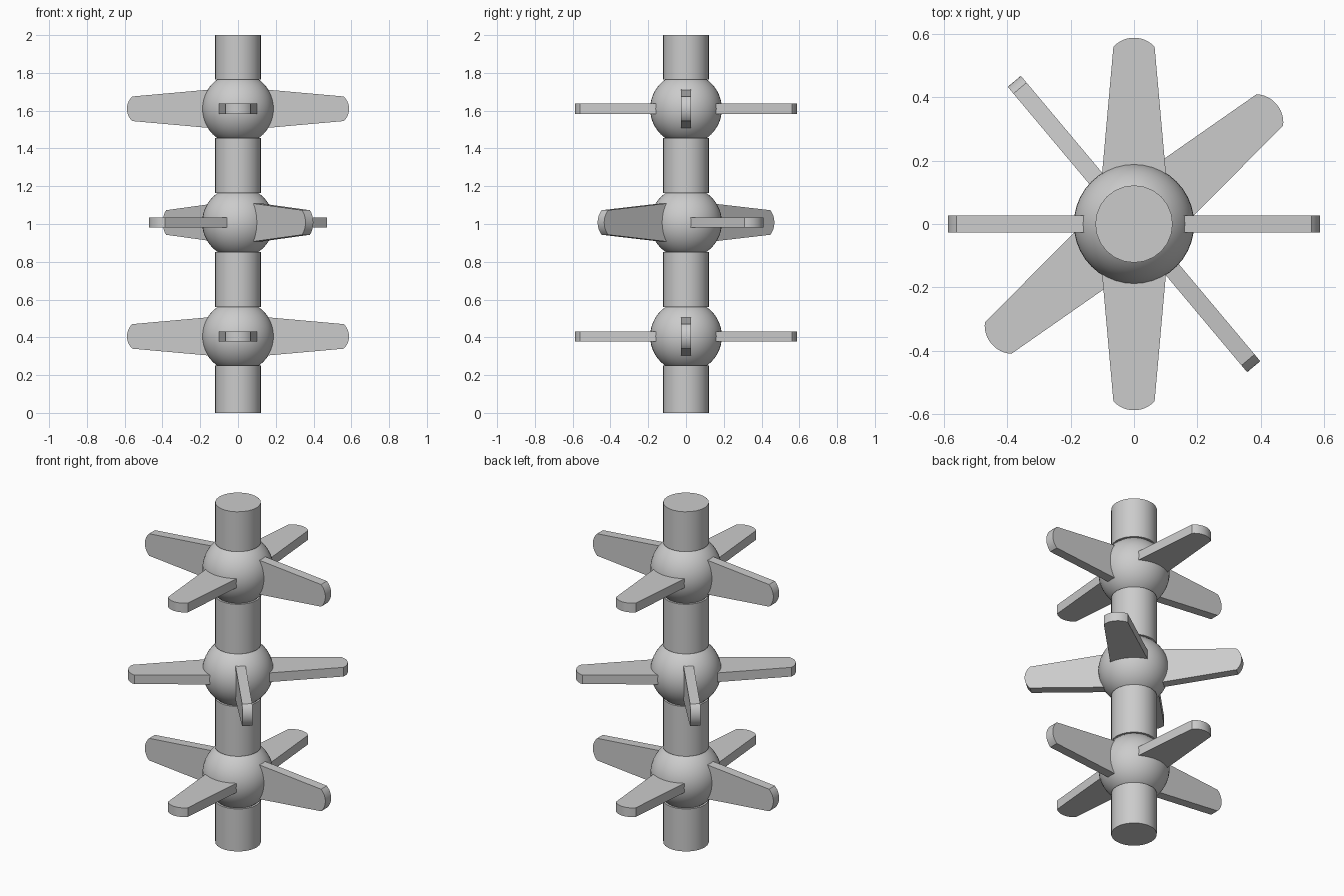
import bpy, bmesh
from math import radians, sin, cos, asin, pi
from mathutils import Matrix

cube = bpy.data.objects.get("Cube")
if cube:
    bpy.data.objects.remove(cube)

grey = bpy.data.materials.new("plain grey")
grey.use_nodes = True
colour = (0.6, 0.6, 0.6, 1)
grey.diffuse_color = colour
grey.node_tree.nodes["Principled BSDF"].inputs["Base Color"].default_value = colour

HUB_HEIGHTS = {"lower": 0.405, "middle": 1.008, "upper": 1.61}
HUB_RADIUS = 0.19
SHAFT_RADIUS = 0.122
GAP = 0.155          # from a hub centre to the end of the next shaft piece


def finish(obj, name):
    obj.name = name
    obj.data.materials.append(grey)
    bpy.ops.object.select_all(action="DESELECT")
    obj.select_set(True)
    bpy.context.view_layer.objects.active = obj
    bpy.ops.object.shade_smooth_by_angle(angle=radians(30))


def shaft(name, bottom, top):
    bpy.ops.mesh.primitive_cylinder_add(
        vertices=24, radius=SHAFT_RADIUS, depth=top - bottom,
        location=(0, 0, (bottom + top) / 2))
    finish(bpy.context.object, name)


def blade(name, height, angle, upright):
    """Tapered plate along +x with a rounded tip, turned into place."""
    root, corner, tip, root_half, tip_half, thick = 0.1, 0.56, 0.588, 0.106, 0.065, 0.054
    rise = tip - corner
    radius = (tip_half ** 2 + rise ** 2) / (2 * rise)
    sweep = asin(tip_half / radius)
    outline = [(root, root_half), (root, -root_half)]
    for i in range(13):
        a = sweep * (i / 6 - 1)
        outline.append((tip - radius + radius * cos(a), radius * sin(a)))
    bm = bmesh.new()
    face = bm.faces.new([bm.verts.new((x, y, -thick / 2)) for x, y in outline])
    new = bmesh.ops.extrude_face_region(bm, geom=[face])["geom"]
    bmesh.ops.translate(bm, vec=(0, 0, thick),
                        verts=[v for v in new if isinstance(v, bmesh.types.BMVert)])
    bmesh.ops.recalc_face_normals(bm, faces=bm.faces)
    turn = Matrix.Rotation(radians(angle), 4, "Z")
    roll = Matrix.Rotation(pi / 2 if upright else 0, 4, "X")
    bm.transform(Matrix.Translation((0, 0, height)) @ turn @ roll)
    mesh = bpy.data.meshes.new(name)
    bm.to_mesh(mesh)
    bm.free()
    obj = bpy.data.objects.new(name, mesh)
    bpy.context.collection.objects.link(obj)
    finish(obj, name)


# Shaft pieces between the hubs
levels = list(HUB_HEIGHTS.values())
starts = [0] + [z + GAP for z in levels]
ends = [z - GAP for z in levels] + [2]
for i, (bottom, top) in enumerate(zip(starts, ends)):
    shaft(f"shaft_piece_{i + 1}", bottom, top)

# Hubs, each with two upright and two flat blades; the middle set is turned
for level, z in HUB_HEIGHTS.items():
    bpy.ops.mesh.primitive_uv_sphere_add(segments=40, ring_count=24,
                                         radius=HUB_RADIUS, location=(0, 0, z))
    finish(bpy.context.object, f"{level}_hub")
    twist = -50 if level == "middle" else 0
    for k in range(4):
        kind = "flat" if k % 2 else "upright"
        blade(f"{level}_{kind}_blade_{k // 2 + 1}", z, 90 * k + twist, kind == "upright")
